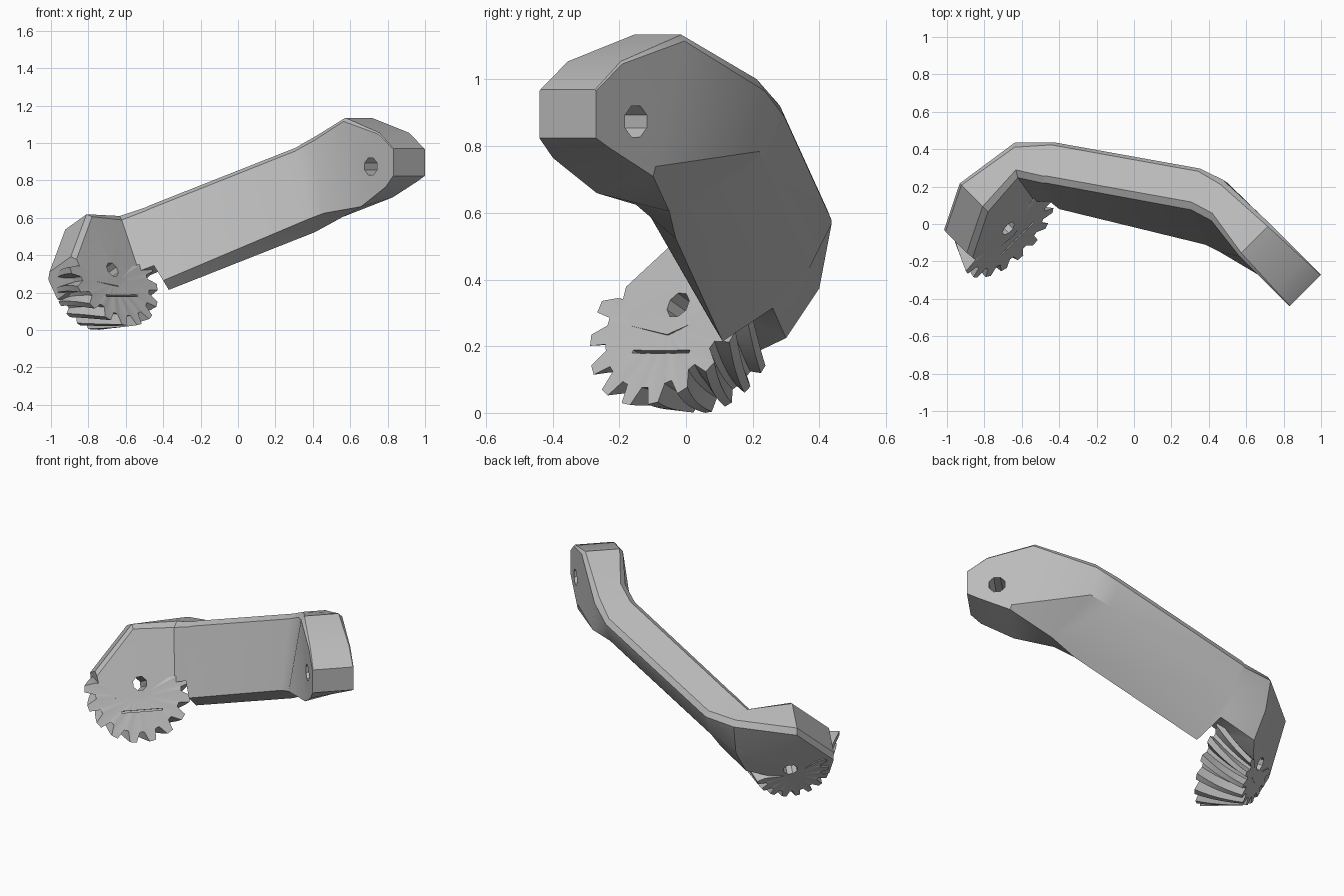
import bpy, bmesh, math
from mathutils import Vector, Matrix

if "Cube" in bpy.data.objects:
    bpy.data.objects.remove(bpy.data.objects["Cube"])

grey = bpy.data.materials.new("plain_grey")
grey.use_nodes = True
grey.diffuse_color = (0.5, 0.5, 0.5, 1)
grey.node_tree.nodes["Principled BSDF"].inputs["Base Color"].default_value = grey.diffuse_color


def make(name, rings):
    """Skin closed rings of points into a solid with fanned caps."""
    bm = bmesh.new()
    loops = [[bm.verts.new(point) for point in ring] for ring in rings]
    count = len(loops[0])
    for first, second in zip(loops, loops[1:]):
        for i in range(count):
            j = (i + 1) % count
            bm.faces.new((first[i], first[j], second[j], second[i]))
    for loop in (loops[0], loops[-1]):
        centre = bm.verts.new(sum((v.co for v in loop), Vector()) / count)
        for i in range(count):
            bm.faces.new((loop[i], loop[(i + 1) % count], centre))
    bmesh.ops.recalc_face_normals(bm, faces=bm.faces)
    mesh = bpy.data.meshes.new(name)
    bm.to_mesh(mesh)
    bm.free()
    mesh.materials.append(grey)
    obj = bpy.data.objects.new(name, mesh)
    bpy.context.collection.objects.link(obj)
    return obj


def activate(obj):
    bpy.ops.object.select_all(action='DESELECT')
    obj.select_set(True)
    bpy.context.view_layer.objects.active = obj


def prism(outline, x_axis, y_axis, z_axis, centre, half):
    """Rings of an outline extruded both ways along z_axis."""
    return [[centre + x_axis * a + y_axis * b + z_axis * side for a, b in outline]
            for side in (-half, half)]


def cut(obj, rings):
    tool = make("cutter", rings)
    tool.hide_render = True
    activate(obj)
    mod = obj.modifiers.new("cut", 'BOOLEAN')
    mod.operation, mod.solver, mod.object = 'DIFFERENCE', 'EXACT', tool
    bpy.ops.object.modifier_apply(modifier=mod.name)
    bpy.data.objects.remove(tool)


def octagon(radius):
    angles = [math.radians(45 * k + 22.5) for k in range(8)]
    return [(radius * math.cos(a), radius * math.sin(a)) for a in angles]


def section(inner_top, outer_top, middle, outer_low, inner_low, chamfer=0.03):
    """Cross-section with both top corners chamfered."""
    def step(start, end):
        return start + (end - start).normalized() * chamfer
    return [step(inner_top, inner_low), step(inner_top, outer_top),
            step(outer_top, inner_top), step(outer_top, middle),
            middle, outer_low, inner_low]


# Frames of the tilted gear plate and the upright far flange
up = Vector((0, 0, 1))
across = Vector((1, 1, 0)).normalized()
along = Vector((1, -1, 0)).normalized()
facing = Vector((.63, -.63, .45)).normalized()
rise = facing.cross(across)
hub = Vector((-.67, -.025, .33))


def plate(top, low):
    """Section of the gear plate; corners measured from the hub."""
    front = [hub + across * a + rise * b for a, b in (top, low)]
    back = [point - facing * .24 for point in front]
    return section(front[0], back[0], back[0].lerp(back[1], .6), back[1], front[1])


def flange(top_reach, top, low_reach, low, drop, chamfer):
    """Section of the far flange, of even thickness."""
    def corner(reach, depth, height):
        return along * reach + across * depth + up * height
    outer_top, outer_low = corner(top_reach, .516, top), corner(low_reach, .516, low)
    return section(corner(top_reach, .276, top), outer_top, outer_top.lerp(outer_low, .93),
                   outer_low, corner(low_reach, .276, low - drop), chamfer)


# Corners of the slab: at the gear bend, at its lower end, and at the far bend
bend = [Vector(c) for c in ((-.63, .26, .62), (-.64, .44, .59), (-.63, .4, .38),
                            (-.63, .3, .23), (-.53, .12, .32))]
start = [Vector(c) for c in ((-.48, .23, .68), (-.43, .45, .61), (-.41, .37, .45),
                             (-.37, .11, .22), (-.4, .08, .27))]
far_bend = [Vector(c) for c in ((.41, .03, 1.05), (.47, .24, 1), (.5, .22, .79),
                                (.56, -.05, .61), (.46, -.15, .63))]
notch = start[:3] + [Vector((-.4, .26, .33)), Vector((-.43, .12, .36))]
back_off = Vector((-.02, 0, -.01))
run = Vector((1, -.18, .395)) * .78
straight_end = [c + run for c in start[:4]] + [Vector((.38, -.11, .6))]

arm = make("bent_arm", [
    plate((-.25, .09), (-.23, -.06)),
    plate((-.015, .345), (0, -.1)),
    section(*bend),
    section(*[c + back_off for c in notch]),
    section(*start),
    section(*straight_end),
    section(*far_bend),
    flange(.516, 1.14, .655, .715, .05, .02),
    flange(.785, 1.06, .84, .8, .03, .008),
    flange(.898, .975, .898, .83, 0, .004),
])

# Bevelled helical gear sector, toothed on its lower side
teeth, toothed, layers = 17, 10, 6
pitch = 360 / teeth
gear_centre = hub - rise * .03 - across * .015
rings = []
for layer in range(layers + 1):
    t = layer / layers
    tip, root, plain = .31 - .1 * t, .25 - .085 * t, .13 - .04 * t
    ring = []
    for n in range(teeth):
        for offset, crest in ((-.36, root), (-.17, tip), (.17, tip), (.36, root)):
            # The plain arc sinks into the plate
            radius, sink = (crest, 0) if n < toothed else (plain, .025)
            a = math.radians(176 + (n + offset) * pitch - 24 * t)
            depth = .004 - sink - (.25 - sink * 2) * t
            ring.append(gear_centre + across * radius * math.cos(a)
                        + rise * radius * math.sin(a) + facing * depth)
    rings.append(ring)
gear = make("gear_sector", rings)

# Pivot holes through the plate and the far flange, and a narrow slot
for obj in (arm, gear):
    cut(obj, prism(octagon(.042), across, rise, facing, hub, .6))
cut(arm, prism(octagon(.05), along, up, across, Vector((.795, -.235, .88)), .3))
slot = [(-.12, -.005), (.12, -.005), (.12, .005), (-.12, .005)]
cut(gear, prism(slot, across, rise, facing, hub - rise * .157, .03))

# Rest the model on the ground
lowest = min(v.co.z for obj in (arm, gear) for v in obj.data.vertices)
for obj in (arm, gear):
    obj.data.transform(Matrix.Translation(up * -lowest))
    activate(obj)
    bpy.ops.object.shade_smooth_by_angle(angle=math.radians(33))
